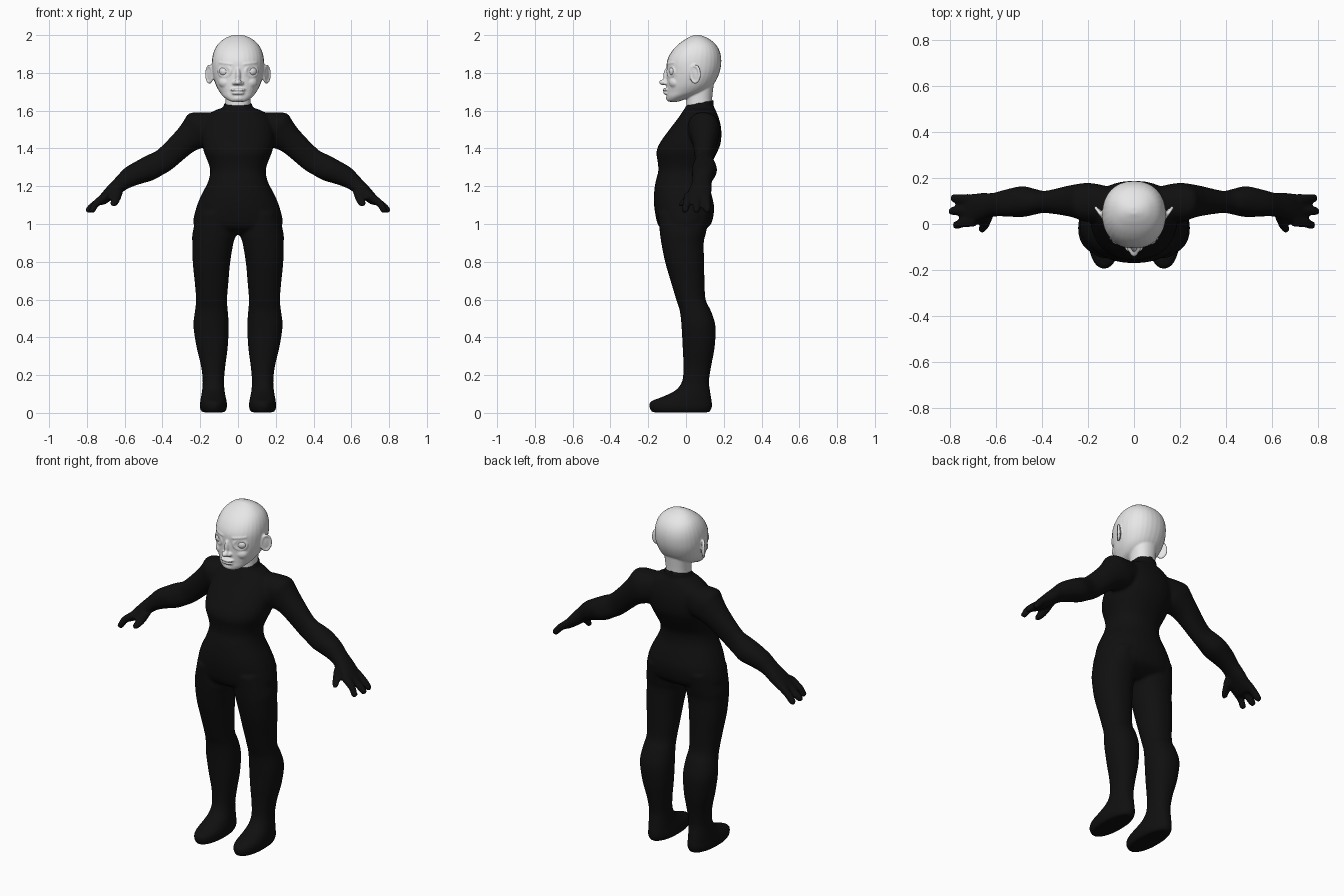
import bpy, bmesh, math
from mathutils import Vector, Matrix


def material(name, value):
    m = bpy.data.materials.new(name)
    m.diffuse_color = (value, value, value, 1)
    return m


skin = material("pale grey", 0.8)
suit = material("black", 0.005)


def smooth_rows(rows, steps=4):
    """Catmull-Rom interpolation of cross-section rows."""
    out = []
    for i in range(len(rows) - 1):
        p = [rows[max(0, min(len(rows) - 1, i + k))] for k in (-1, 0, 1, 2)]
        for s in range(steps):
            t = s / steps
            out.append([0.5 * (2 * b + (c - a) * t + (2 * a - 5 * b + 4 * c - d) * t * t
                               + (3 * b - a - 3 * c + d) * t ** 3) for a, b, c, d in zip(*p)])
    return out + [list(rows[-1])]


def loft(bm, rows, tilt=0.0, slope=0.0, side=1, power=2.2, n=32):
    """Rows are centre x, y, z and two half widths; tilt turns the section about y."""
    u, v = Vector((math.cos(tilt), 0, math.sin(tilt))), Vector((0, 1, slope))
    rings = []
    for x, y, z, a, b in smooth_rows(rows):
        ring = []
        for k in range(n):
            c, s = math.cos(math.tau * k / n), math.sin(math.tau * k / n)
            c = math.copysign(abs(c) ** (2 / power), c)
            s = math.copysign(abs(s) ** (2 / power), s)
            p = Vector((x, y, z)) + u * a * c + v * b * s
            ring.append(bm.verts.new((p.x * side, p.y, p.z)))
        rings.append(ring)
    for r, q in zip(rings, rings[1:]):
        for k in range(n):
            bm.faces.new((r[k], r[(k + 1) % n], q[(k + 1) % n], q[k]))
    bm.faces.new(rings[0])
    bm.faces.new(rings[-1])


def blob(bm, pos, radii, rot_z=0.0, rot_y=0.0, seg=20):
    m = (Matrix.Translation(pos) @ Matrix.Rotation(rot_z, 4, 'Z')
         @ Matrix.Rotation(rot_y, 4, 'Y') @ Matrix.Diagonal((*radii, 1)))
    bmesh.ops.create_uvsphere(bm, u_segments=seg, v_segments=seg // 2, radius=1, matrix=m)


def rim(bm, pos, rx, rz, r, rot_z, count=36):
    """Rounded oval ridge standing in the xz plane, turned about z."""
    turn = Matrix.Rotation(rot_z, 3, 'Z')
    for k in range(count):
        a = math.tau * k / count
        blob(bm, Vector(pos) + turn @ Vector((rx * math.cos(a), 0, rz * math.sin(a))), (r, r, r), seg=10)


def finish(bm, name, mat, voxel=0, relax=0):
    bmesh.ops.recalc_face_normals(bm, faces=bm.faces)
    for f in bm.faces:
        f.smooth = True
    me = bpy.data.meshes.new(name)
    bm.to_mesh(me)
    bm.free()
    me.materials.append(mat)
    ob = bpy.data.objects.new(name, me)
    bpy.context.collection.objects.link(ob)
    if voxel:
        rm = ob.modifiers.new("fuse", 'REMESH')
        rm.mode, rm.voxel_size, rm.use_smooth_shade = 'VOXEL', voxel, True
        sm = ob.modifiers.new("relax", 'SMOOTH')
        sm.factor, sm.iterations = 0.5, relax
    return ob


def upright(z, x0, x1, y0, y1):
    return ((x0 + x1) / 2, (y0 + y1) / 2, z, (x1 - x0) / 2, (y1 - y0) / 2)


# ---- body suit: torso (height, half width, front, back)
bm = bmesh.new()
torso = [(1.615, .08, -.003, .15), (1.6, .125, -.015, .158), (1.56, .17, -.042, .174),
         (1.5, .19, -.088, .187), (1.43, .19, -.138, .184), (1.38, .18, -.157, .165),
         (1.33, .16, -.15, .14), (1.28, .147, -.147, .118), (1.22, .16, -.162, .118),
         (1.15, .196, -.17, .137), (1.08, .223, -.167, .149), (1.0, .236, -.15, .133),
         (.965, .19, -.12, .09), (.945, .1, -.07, .05)]
loft(bm, [upright(z, -w, w, f, b) for z, w, f, b in torso])
# collar with a sloping top edge
loft(bm, [upright(1.57, -.085, .085, -.01, .155), upright(1.61, -.076, .076, -.004, .147),
          upright(1.642, -.073, .073, -.004, .145)], slope=.2)

# leg and foot (height, inner, outer, front, back)
leg = [(1.06, .03, .215, -.15, .13), (.95, .012, .241, -.138, .105), (.9, .024, .242, -.131, .094),
       (.8, .041, .24, -.111, .096), (.7, .05, .23, -.082, .098), (.6, .058, .222, -.052, .104),
       (.54, .054, .228, -.033, .132), (.46, .049, .236, -.024, .156), (.35, .054, .22, -.018, .152),
       (.25, .067, .196, -.014, .134), (.17, .074, .187, -.02, .122), (.12, .071, .19, -.055, .127),
       (.085, .065, .196, -.125, .133), (.06, .06, .2, -.187, .137), (.03, .058, .202, -.194, .138),
       (.003, .068, .192, -.18, .125)]
# arm from shoulder to palm (centre, thickness, depth)
arm = [(.1, .09, 1.535, .07, .07), (.19, .093, 1.505, .104, .085), (.235, .098, 1.475, .088, .077),
       (.285, .1, 1.435, .071, .066), (.385, .096, 1.343, .064, .048), (.44, .097, 1.312, .066, .057),
       (.49, .097, 1.285, .066, .067), (.565, .09, 1.252, .056, .057), (.615, .083, 1.218, .043, .052),
       (.67, .073, 1.17, .036, .062), (.72, .058, 1.125, .026, .066), (.735, .057, 1.115, .016, .05)]
fingers = [(.108, .112, .802), (.06, .056, .81), (.012, -.004, .792)]
tilt = math.radians(53)
for side in (1, -1):
    loft(bm, [upright(*r) for r in leg], side=side)
    loft(bm, arm, tilt, side=side)
    for y0, y1, tip in fingers:
        loft(bm, [(.69, y0, 1.155, .022, .024), (.75, (y0 + y1) / 2, 1.11, .021, .021),
                  (tip - .022, y1, 1.077, .019, .019), (tip - .006, y1, 1.066, .012, .012)],
             tilt, side=side, power=2, n=14)
    # thumb
    loft(bm, [(.635, .045, 1.18, .03, .03), (.645, .015, 1.14, .026, .027),
              (.655, -.012, 1.113, .022, .022), (.665, -.027, 1.095, .013, .013)],
         math.radians(25), side=side, power=2, n=14)
finish(bm, "body_suit", suit, .009, 4)

# ---- head: skull and face (height, half width, front, back)
bm = bmesh.new()
skull = [(1.647, .03, -.09, -.045), (1.655, .052, -.099, -.02), (1.675, .078, -.102, .03),
         (1.7, .098, -.102, .1), (1.74, .119, -.102, .147), (1.8, .135, -.102, .177),
         (1.86, .138, -.101, .187), (1.91, .129, -.078, .18), (1.95, .108, -.042, .158),
         (1.98, .074, .0, .122), (1.995, .042, .03, .09), (2.001, .015, .045, .07)]
loft(bm, [upright(z, -w, w, f, b) for z, w, f, b in skull])
# neck
loft(bm, [upright(1.6, -.069, .069, .003, .138), upright(1.66, -.067, .067, .003, .138),
          upright(1.75, -.075, .075, .01, .148)])
# nose, lips and chin
blob(bm, (0, -.119, 1.75), (.019, .023, .016))
blob(bm, (0, -.1, 1.785), (.014, .02, .045))
blob(bm, (0, -.104, 1.711), (.042, .021, .009))
blob(bm, (0, -.1, 1.693), (.035, .021, .009))
blob(bm, (0, -.086, 1.667), (.034, .02, .02))
for s in (1, -1):
    # nostrils, brows, cheeks and eyelids
    blob(bm, (s * .018, -.107, 1.746), (.012, .014, .011))
    blob(bm, (s * .064, -.079, 1.85), (.046, .013, .008), s * .5, s * -.12)
    blob(bm, (s * .07, -.063, 1.75), (.035, .025, .03), s * .5)
    rim(bm, (s * .071, -.08, 1.808), .036, .028, .0065, s * .52)
    # ears: shell and raised rim
    blob(bm, (s * .146, .048, 1.793), (.028, .009, .045), s * .95, s * -.15)
    rim(bm, (s * .151, .049, 1.793), .027, .043, .008, s * .95)
finish(bm, "head", skin, .005, 2)

# ---- eyes
bm = bmesh.new()
for s in (1, -1):
    blob(bm, (s * .069, -.061, 1.808), (.031, .029, .028), seg=28)
finish(bm, "eyes", skin)
